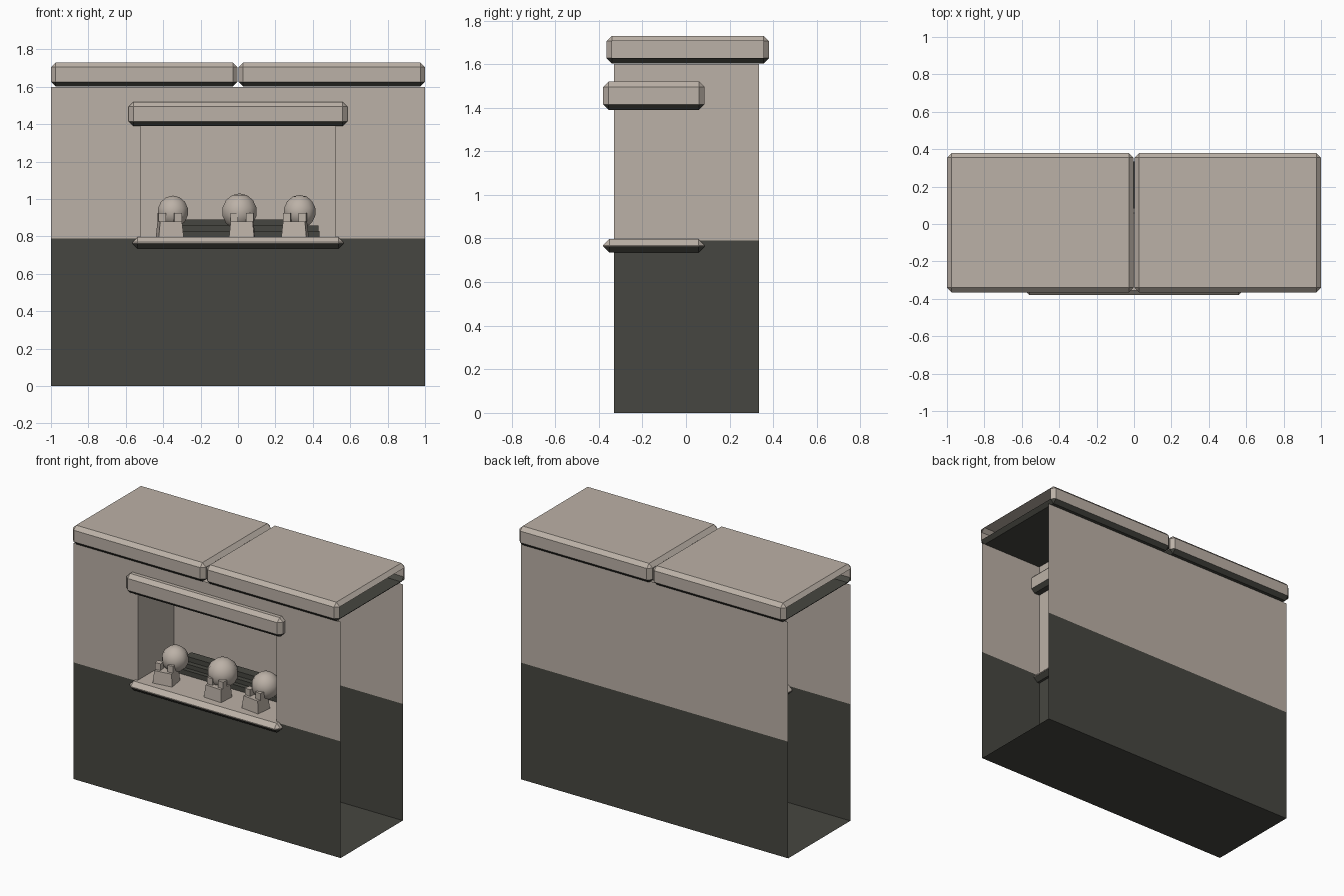
import bpy, bmesh, math
from mathutils import Matrix, Vector

if "Cube" in bpy.data.objects:
    bpy.data.objects.remove(bpy.data.objects["Cube"])


def material(name, rgb):
    m = bpy.data.materials.new(name)
    m.diffuse_color = (*rgb, 1)
    m.use_nodes = True
    m.node_tree.nodes["Principled BSDF"].inputs["Base Color"].default_value = m.diffuse_color
    return m


STONE = material("pale stone", (0.50, 0.44, 0.385))
DARK = material("dark stone", (0.062, 0.062, 0.052))
SPLIT = 0.79     # height where the dark base ends
Y0, Y1 = -0.33, 0.335
NX = 0.52        # half width of the niche


def finish(name, bm, mats):
    me = bpy.data.meshes.new(name)
    bm.to_mesh(me)
    bm.free()
    for m in mats:
        me.materials.append(m)
    ob = bpy.data.objects.new(name, me)
    bpy.context.collection.objects.link(ob)
    return ob


def box(name, lo, hi, bevel=0, mat=STONE, dark_below=False, open_x=0, turn=0, taper=1):
    """Box between two corners, optionally chamfered, with dark undersides or one open end."""
    lo, hi = Vector(lo), Vector(hi)
    size, mid = hi - lo, (hi + lo) / 2
    bm = bmesh.new()
    bmesh.ops.create_cube(bm, size=1)
    for v in bm.verts:
        k = taper if v.co.z > 0 else 1
        v.co = Vector((v.co.x * size.x * k, v.co.y * size.y * k, v.co.z * size.z))
    if bevel:
        bmesh.ops.bevel(bm, geom=bm.edges[:], offset=bevel, segments=1, affect='EDGES')
    bm.normal_update()
    if dark_below:
        for f in bm.faces:
            f.material_index = int(f.normal.z < -0.3)
    if open_x:
        gone = [f for f in bm.faces if f.normal.x * open_x > 0.9]
        bmesh.ops.delete(bm, geom=gone, context='FACES')
    bm.transform(Matrix.Translation(mid) @ Matrix.Rotation(turn, 4, 'Z'))
    return finish(name, bm, [mat, DARK])


def panels(name, quads):
    """Thin sheet panels; faces below the split are dark."""
    bm = bmesh.new()
    for q in quads:
        f = bm.faces.new([bm.verts.new(p) for p in q])
        f.material_index = int(f.calc_center_median().z < SPLIT)
    bmesh.ops.remove_doubles(bm, verts=bm.verts[:], dist=1e-4)
    return finish(name, bm, [STONE, DARK])


def along_x(y, x0, x1, z0, z1, front=True):
    q = [(x0, y, z0), (x1, y, z0), (x1, y, z1), (x0, y, z1)]
    return q if front else q[::-1]


def along_y(x, y0, y1, z0, z1):
    return [(x, y0, z0), (x, y1, z0), (x, y1, z1), (x, y0, z1)]


# Wall shell, open at both ends
panels("front_wall", [
    along_x(Y0, -1, 1, 0, SPLIT),
    along_x(Y0, -1, -NX, SPLIT, 1.6),
    along_x(Y0, NX, 1, SPLIT, 1.6),
    along_x(Y0, -NX, NX, 1.42, 1.6)])
panels("back_wall", [along_x(Y1, -1, 1, 0, SPLIT, False),
                     along_x(Y1, -1, 1, SPLIT, 1.6, False)])
panels("floor", [[(-1, Y0, 0), (-1, Y1, 0), (1, Y1, 0), (1, Y0, 0)]])

# Niche lining
for side, x in (("left", -NX), ("right", NX)):
    panels(side + "_partition", [along_y(x, Y0, Y1, 0, SPLIT),
                                 along_y(x, Y0, Y1, SPLIT, 1.6)])
panels("niche_back", [along_x(0.06, -NX, NX, SPLIT, 1.6)])

# Coping slabs, lintel and sill
for side, s in (("left", -1), ("right", 1)):
    xs = sorted((s * 0.003, s * 1.0))
    box(side + "_coping", (xs[0], -0.365, 1.602), (xs[1], 0.38, 1.73),
        0.025, dark_below=True, open_x=s)
box("lintel", (-0.585, -0.38, 1.39), (0.585, 0.085, 1.52), 0.025, dark_below=True)
box("sill", (-0.565, -0.38, 0.735), (0.565, 0.085, 0.797), 0.028, dark_below=True)

# Dark stepped rack at the back of the niche
for i, (w, y, z) in enumerate(((0.435, -0.10, 0.83), (0.43, -0.07, 0.858), (0.37, -0.035, 0.89))):
    box("rack_step_%d" % (i + 1), (-w, y, 0.797), (w, 0.03, z), mat=DARK)

# Round ornaments with a tapered block and two studs in front
for i, (x, r, bx, turn) in enumerate(((-0.348, 0.086, -0.365, 0.15),
                                      (0.008, 0.098, 0.022, -0.05),
                                      (0.33, 0.09, 0.305, -0.12))):
    n = "_%d" % (i + 1)
    bm = bmesh.new()
    bmesh.ops.create_uvsphere(bm, u_segments=10, v_segments=7, radius=r)
    bm.transform(Matrix.Translation((x, -0.175, 0.932)))
    ball = finish("ball" + n, bm, [STONE])
    for p in ball.data.polygons:
        p.use_smooth = True
    box("block" + n, (bx - 0.067, -0.30, 0.797), (bx + 0.067, -0.19, 0.88), turn=turn, taper=0.88)
    for k in (-1, 1):
        cx = bx + k * 0.042
        cy = -0.255 + k * 0.042 * math.sin(turn)
        box("stud%s_%s" % (n, "a" if k < 0 else "b"), (cx - 0.02, cy - 0.02, 0.88),
            (cx + 0.02, cy + 0.02, 0.925), turn=turn)
